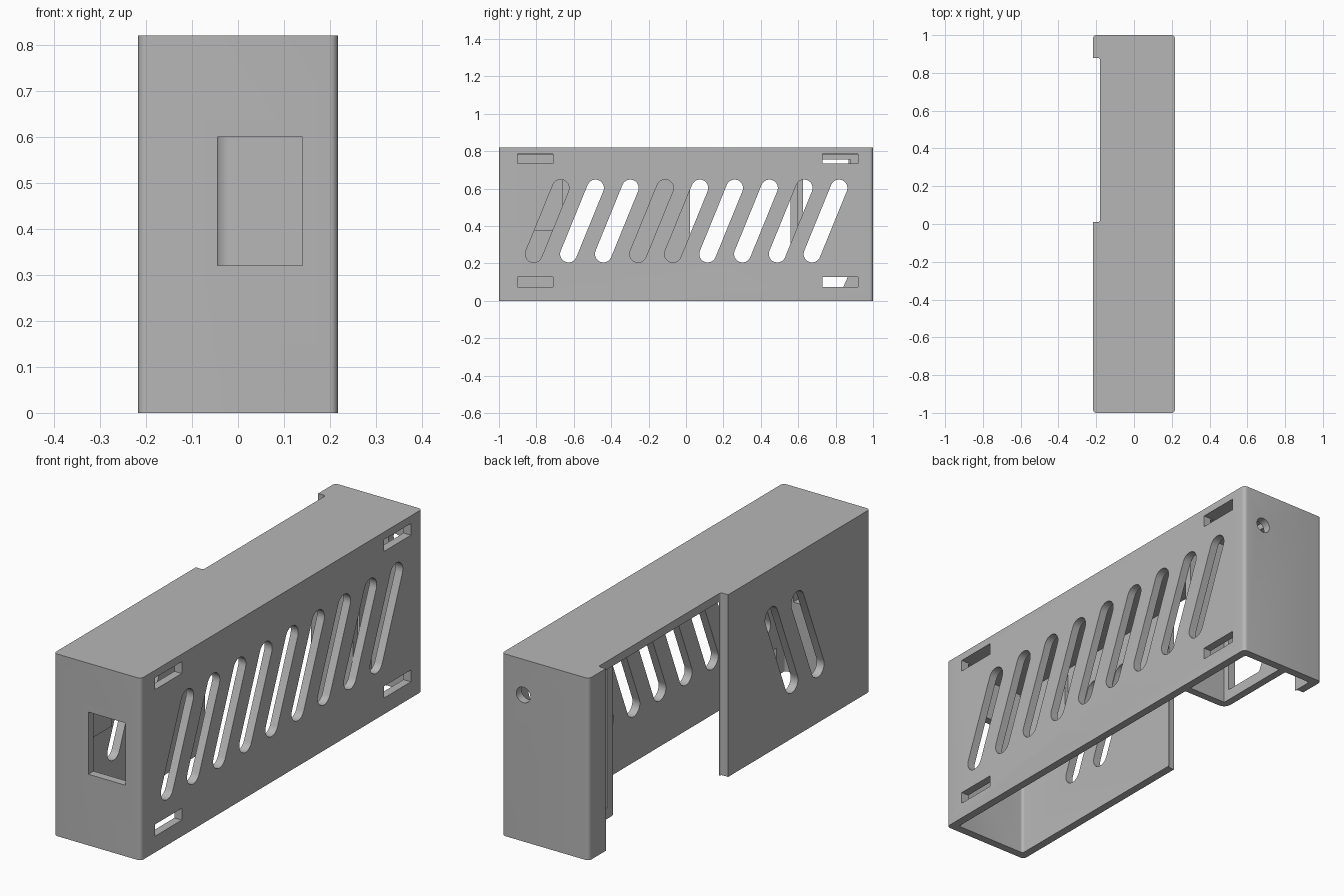
import bpy, bmesh, math
from mathutils import Vector

if "Cube" in bpy.data.objects:
    bpy.data.objects.remove(bpy.data.objects["Cube"], do_unlink=True)

grey = bpy.data.materials.new("plain grey")
grey.use_nodes = True
colour = (0.47, 0.47, 0.47, 1)
grey.diffuse_color = colour
grey.node_tree.nodes["Principled BSDF"].inputs["Base Color"].default_value = colour

HX, HY, H, T = 0.217, 1.0, 0.82, 0.037   # half width, half length, height, wall


def prism(name, outline, lo, hi, axis="z"):
    """Extrude a 2D outline along an axis."""
    place = {"z": lambda a, b, c: (a, b, c),
             "x": lambda a, b, c: (c, a, b),
             "y": lambda a, b, c: (a, c, b)}[axis]
    bm = bmesh.new()
    face = bm.faces.new([bm.verts.new(place(a, b, lo)) for a, b in outline])
    top = bmesh.ops.extrude_face_region(bm, geom=[face])["geom"]
    shift = Vector(place(0, 0, hi - lo))
    bmesh.ops.translate(bm, vec=shift, verts=[v for v in top if isinstance(v, bmesh.types.BMVert)])
    bmesh.ops.recalc_face_normals(bm, faces=bm.faces)
    mesh = bpy.data.meshes.new(name)
    bm.to_mesh(mesh)
    bm.free()
    mesh.materials.append(grey)
    obj = bpy.data.objects.new(name, mesh)
    bpy.context.collection.objects.link(obj)
    return obj


def rect(a0, a1, b0, b1, r=0.0, steps=6):
    """Rectangle outline with optional rounded corners."""
    if r == 0:
        return [(a0, b0), (a1, b0), (a1, b1), (a0, b1)]
    centres = [(a1 - r, b1 - r), (a0 + r, b1 - r), (a0 + r, b0 + r), (a1 - r, b0 + r)]
    return [(a + r * math.cos(t), b + r * math.sin(t))
            for k, (a, b) in enumerate(centres)
            for t in [(k + s / steps) * math.pi / 2 for s in range(steps + 1)]]


def capsule(a0, b0, a1, b1, r, steps=12):
    """Round-ended slot outline from one centre to another."""
    base = math.atan2(b1 - b0, a1 - a0) - math.pi / 2
    return [(a + r * math.cos(base + off + math.pi * s / steps),
             b + r * math.sin(base + off + math.pi * s / steps))
            for a, b, off in ((a1, b1, 0), (a0, b0, math.pi)) for s in range(steps + 1)]


def cut(obj, cutter):
    cutter.hide_render = True
    mod = obj.modifiers.new("cut", "BOOLEAN")
    mod.operation, mod.solver, mod.object = "DIFFERENCE", "EXACT", cutter
    bpy.context.view_layer.objects.active = obj
    bpy.ops.object.modifier_apply(modifier=mod.name)
    bpy.data.objects.remove(cutter, do_unlink=True)


# Housing: rounded upright box, hollow and open underneath
housing = prism("housing", rect(-HX, HX, -HY, HY, 0.018), 0, H)
cut(housing, prism("cavity", rect(-HX + T, HX - T, -HY + T, HY - T, 0.012), -0.1, H - T))

# Tall opening through the right wall and the edge of the top
cut(housing, prism("side_opening", rect(-0.4, -HX + T, 0.01, 0.88, 0.012), -0.1, 1))

# Slanted vents: all on the left wall, the second and third also on the right
for i in range(9):
    y = -0.814 + 0.186 * i
    start = -0.3 if i in (1, 2) else 0.1
    cut(housing, prism("vent", capsule(y, 0.25, y + 0.144, 0.603, 0.045), start, 0.3, "x"))

# Strap slits near the corners of the left wall
for y in (-0.9, 0.73):
    for z in (0.073, 0.733):
        cut(housing, prism("slit", rect(y, y + 0.19, z, z + 0.053), 0.1, 0.3, "x"))

# Front socket window and rear screw hole
cut(housing, prism("socket_window", rect(-0.045, 0.14, 0.32, 0.6), -1.1, -0.9, "y"))
cut(housing, prism("screw_hole", rect(0.075, 0.145, 0.625, 0.695, 0.0349), 0.9, 1.1, "y"))

# Inner compartment: rounded corner partition at the back
partition = prism("partition", rect(-0.045, 0.3, 0.56, 1.1, 0.035), 0, H - T)
cut(partition, prism("partition_hollow", rect(-0.01, 0.4, 0.595, 1.2), -0.1, 1))
for spare in (rect(HX - T, 0.5, 0, 2), rect(-0.5, 0.5, HY - T, 2)):
    cut(partition, prism("trim", spare, -0.1, 1))
window = [(0.625, 0.05), (0.83, 0.05), (0.88, 0.16), (0.88, 0.755), (0.625, 0.755)]
cut(partition, prism("partition_window", window, -0.1, 0.03, "x"))

# Thin pad inside the right wall by the socket
pad = prism("socket_pad", rect(-HY + T, -0.66, 0.375, H - T), -HX + T, -HX + T + 0.015, "x")

for obj in (housing, partition, pad):
    bpy.ops.object.select_all(action="DESELECT")
    obj.select_set(True)
    bpy.context.view_layer.objects.active = obj
    bpy.ops.object.shade_smooth_by_angle(angle=math.radians(30))
